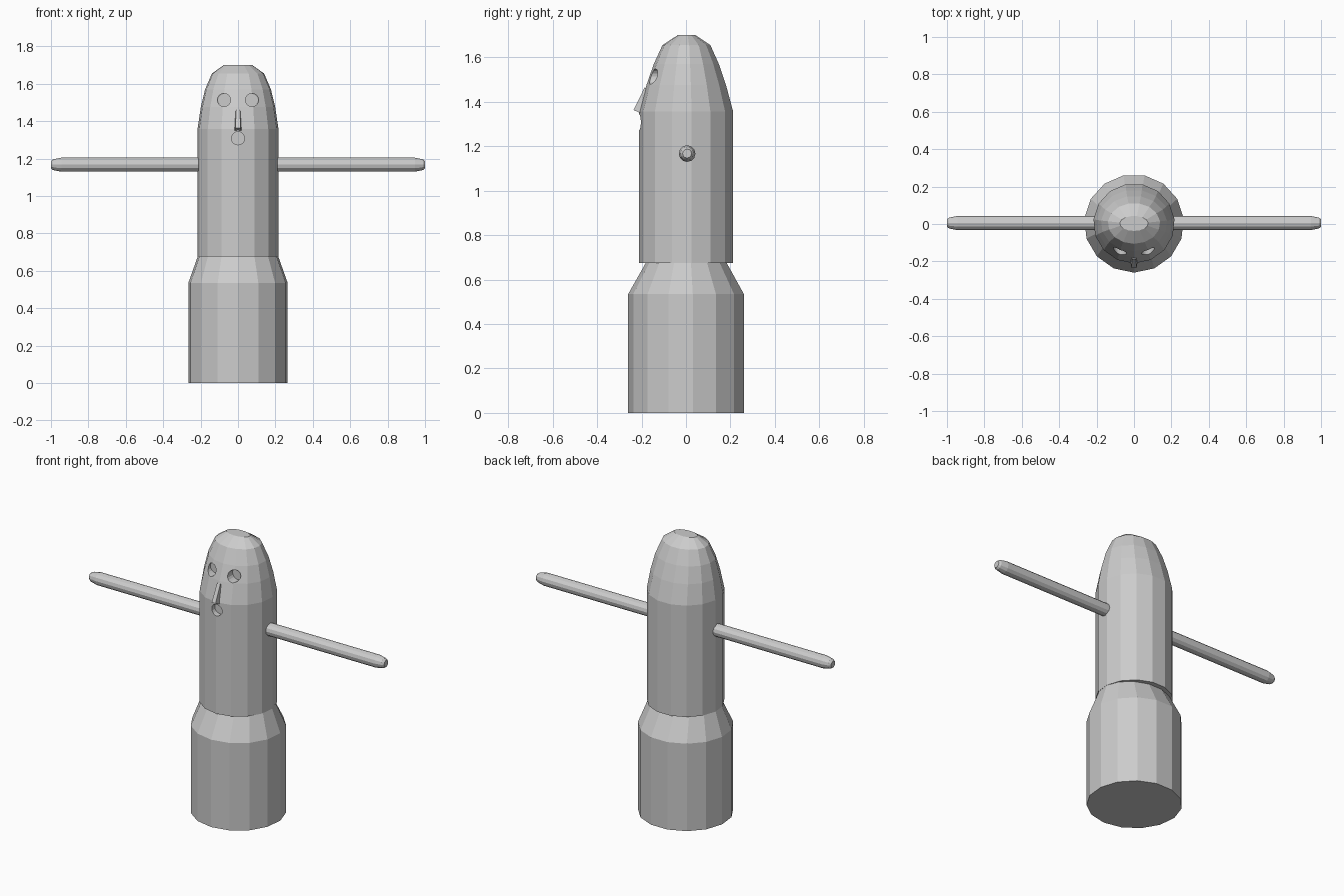
import bpy, math

if "Cube" in bpy.data.objects:
    bpy.data.objects.remove(bpy.data.objects["Cube"])

AXIS_Y = 0.003
SIDES = 15

grey = bpy.data.materials.new("light grey")
grey.diffuse_color = (0.6, 0.6, 0.6, 1)
grey.use_nodes = True
grey.node_tree.nodes["Principled BSDF"].inputs["Base Color"].default_value = grey.diffuse_color


def make(name, verts, faces):
    mesh = bpy.data.meshes.new(name)
    mesh.from_pydata(verts, [], faces)
    mesh.materials.append(grey)
    obj = bpy.data.objects.new(name, mesh)
    bpy.context.collection.objects.link(obj)
    return obj


def skin(name, rings, n):
    """Closed flat-faced tube through rings of points."""
    verts = [p for ring in rings for p in ring]
    faces = []
    for r in range(len(rings) - 1):
        for i in range(n):
            j = (i + 1) % n
            faces.append((r * n + i, r * n + j, (r + 1) * n + j, (r + 1) * n + i))
    faces.append(tuple(reversed(range(n))))
    faces.append(tuple(range((len(rings) - 1) * n, len(rings) * n)))
    return make(name, verts, faces)


def upright(name, profile):
    """Stack of elliptical rings given as (z, x radius, y radius)."""
    rings = []
    for z, rx, ry in profile:
        angles = [-math.pi / 2 + math.tau * i / SIDES for i in range(SIDES)]
        rings.append([(rx * math.cos(a), AXIS_Y + ry * math.sin(a), z) for a in angles])
    return skin(name, rings, SIDES)


# Wide base with a sloping shoulder
upright("base", [(0, 0.267, 0.263), (0.535, 0.267, 0.263), (0.675, 0.217, 0.184)])

# Body and rounded head
body = upright("body", [
    (0.675, 0.2177, 0.2135), (1.357, 0.2177, 0.2135), (1.475, 0.2, 0.181),
    (1.57, 0.177, 0.148), (1.655, 0.14, 0.109), (1.7, 0.076, 0.04)])

# Eye sockets and mouth cut straight into the front
for name, x, z, inner in (("left_eye", -0.075, 1.513, -0.11),
                          ("right_eye", 0.075, 1.513, -0.11),
                          ("mouth", 0, 1.308, -0.175)):
    n = 16
    rings = [[(x + 0.035 * math.cos(math.tau * i / n), y,
               z + 0.035 * math.sin(math.tau * i / n)) for i in range(n)]
             for y in (inner, -0.4)]
    cutter = skin(name + "_cutter", rings, n)
    cutter.hide_render = True
    cutter.hide_viewport = True
    cut = body.modifiers.new(name, "BOOLEAN")
    cut.operation = "DIFFERENCE"
    cut.solver = "EXACT"
    cut.object = cutter

# Wedge nose
nose = [[(s * w, y, z) for s in (-1, 1)] for w, y, z in (
    (0.011, -0.186, 1.465), (0.013, -0.236, 1.363), (0.02, -0.2, 1.347), (0.014, -0.16, 1.44))]
make("nose", [p for pair in nose for p in pair],
     [(0, 2, 3, 1), (2, 4, 5, 3), (4, 6, 7, 5), (6, 0, 1, 7), (0, 6, 4, 2), (1, 3, 5, 7)])

# Straight arms with tapered tips
for side, name in ((-1, "left_arm"), (1, "right_arm")):
    n = 12
    rings = []
    for x, r in ((0.17, 0.0375), (0.945, 0.0375), (0.988, 0.029), (1.0, 0.02)):
        rings.append([(side * x, 0.005 + side * r * math.cos(math.tau * i / n),
                       1.167 + r * math.sin(math.tau * i / n)) for i in range(n)])
    skin(name, rings, n)
